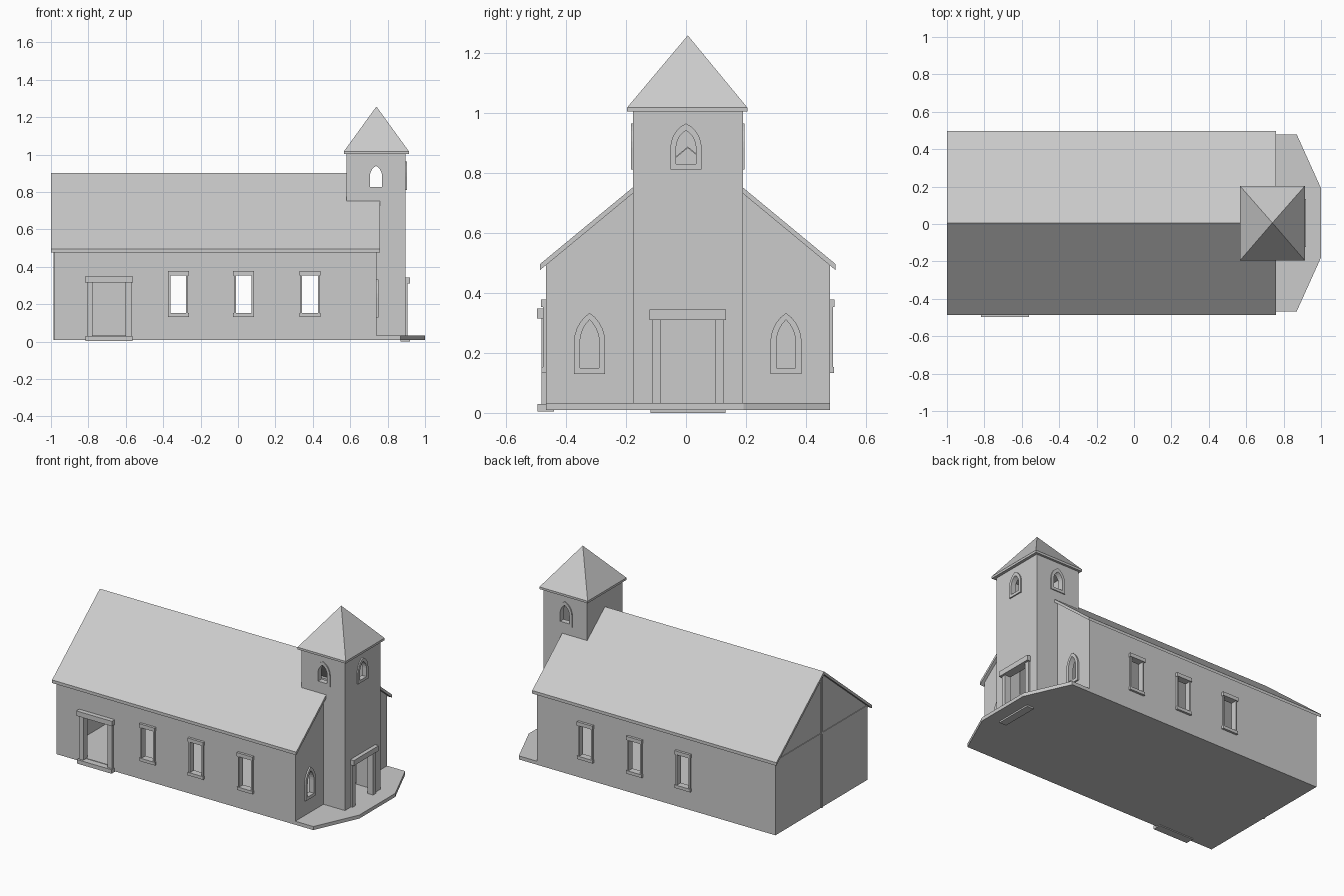
import bpy, bmesh, math
from mathutils import Matrix, Vector

if "Cube" in bpy.data.objects:
    bpy.data.objects.remove(bpy.data.objects["Cube"])

YC = 0.006                        # centre line of the building
WALL, TOWER, EAVE = 0.473, 0.183, 0.492   # half widths
T = 0.025                         # wall thickness


def roof_z(y):
    return 0.902 - 0.826 * abs(y - YC)


def link(name, mesh):
    ob = bpy.data.objects.new(name, mesh)
    bpy.context.collection.objects.link(ob)
    return ob


def prism(name, pts, vec):
    """Extrude a flat 3D polygon along a vector."""
    bm = bmesh.new()
    face = bm.faces.new([bm.verts.new(p) for p in pts])
    ext = bmesh.ops.extrude_face_region(bm, geom=[face])
    new = [g for g in ext['geom'] if isinstance(g, bmesh.types.BMVert)]
    bmesh.ops.translate(bm, verts=new, vec=Vector(vec))
    if face.is_valid is False or len(bm.faces) == len(pts) + 1:
        bm.faces.new([v for v in bm.verts if v not in new])
    bmesh.ops.recalc_face_normals(bm, faces=bm.faces)
    mesh = bpy.data.meshes.new(name)
    bm.to_mesh(mesh)
    bm.free()
    return link(name, mesh)


def box(name, x0, x1, y0, y1, z0, z1):
    return prism(name, [(x0, y0, z0), (x1, y0, z0), (x1, y1, z0), (x0, y1, z0)], (0, 0, z1 - z0))


def panel(name, axis, lo, hi, outline, holes=()):
    """Flat panel with holes; lo/hi are its limits along the axis it faces."""
    cu = bpy.data.curves.new(name, 'CURVE')
    cu.dimensions = '2D'
    cu.fill_mode = 'BOTH'
    cu.extrude = (hi - lo) / 2
    for loop in [outline, *holes]:
        sp = cu.splines.new('POLY')
        sp.points.add(len(loop) - 1)
        for p, (u, v) in zip(sp.points, loop):
            p.co = (u, v, 0, 1)
        sp.use_cyclic_u = True
    tmp = link(name + "_curve", cu)
    dg = bpy.context.evaluated_depsgraph_get()
    mesh = bpy.data.meshes.new_from_object(tmp.evaluated_get(dg))
    bpy.data.objects.remove(tmp)
    mid = (lo + hi) / 2
    if axis == 'x':
        m = Matrix(((0, 0, 1, mid), (1, 0, 0, 0), (0, 1, 0, 0), (0, 0, 0, 1)))
    else:
        m = Matrix(((1, 0, 0, 0), (0, 0, -1, mid), (0, 1, 0, 0), (0, 0, 0, 1)))
    mesh.transform(m)
    for p in mesh.polygons:
        p.use_smooth = False
    return link(name, mesh)


def rect(u0, u1, v0, v1):
    return [(u0, v0), (u1, v0), (u1, v1), (u0, v1)]


def lancet(c, hw, base, spring, apex, n=5):
    """Pointed-arch outline."""
    h = apex - spring
    r = (hw * hw + h * h) / (2 * hw)
    end = math.atan2(h, r - hw)
    arc = [(hw - r + r * math.cos(end * i / n), spring + r * math.sin(end * i / n)) for i in range(n + 1)]
    return ([(c - hw, base), (c + hw, base)] + [(c + u, v) for u, v in arc]
            + [(c - u, v) for u, v in reversed(arc[:-1])])


def nave_lancet(c, inner):
    return lancet(c, 0.032, 0.15, 0.235, 0.31) if inner else lancet(c, 0.052, 0.13, 0.235, 0.333)


def tower_lancet(c, inner):
    return lancet(c, 0.033, 0.828, 0.883, 0.94) if inner else lancet(c, 0.052, 0.81, 0.883, 0.964)


# floor with chamfered porch, plus thresholds
prism("floor", [(-0.97, YC - 0.46, 0.01), (0.73, YC - 0.46, 0.01), (0.73, YC - WALL, 0.01),
                (0.87, YC - WALL, 0.01), (1, YC - 0.185, 0.01), (1, YC + 0.185, 0.01),
                (0.87, YC + WALL, 0.01), (0.73, YC + WALL, 0.01), (0.73, YC + 0.46, 0.01),
                (-0.97, YC + 0.46, 0.01)], (0, 0, 0.023))
box("porch_step", 0.87, 0.92, YC - 0.125, YC + 0.125, 0, 0.012)
box("side_door_step", -0.815, -0.565, -0.495, -0.44, 0.004, 0.03)

# long side walls with windows and side door
window_x = (-0.319, 0.03, 0.385)
holes = [rect(c - 0.045, c + 0.045, 0.15, 0.355) for c in window_x]
side_door = rect(-0.78, -0.6, 0.03, 0.317)
for s, label in ((-1, "front"), (1, "back")):
    y = YC + s * WALL
    panel(label + "_wall", 'y', min(y, y - s * T), max(y, y - s * T), rect(-0.98, 0.74, 0.01, 0.495),
          holes + ([side_door] if s < 0 else []))

    def trim(name, x0, x1, z0, z1, out):
        a, b = sorted((y - s * 0.03, y + s * out))
        box(label + name, x0, x1, a, b, z0, z1)
    for c in window_x:
        trim("_window_lintel", c - 0.056, c + 0.056, 0.353, 0.377, 0.016)
        trim("_window_sill", c - 0.056, c + 0.056, 0.133, 0.153, 0.014)
        for k in (-1, 1):
            trim("_window_jamb", c + k * 0.047 - 0.005, c + k * 0.047 + 0.005, 0.153, 0.353, 0.01)
    if s < 0:
        trim("_door_lintel", -0.818, -0.562, 0.315, 0.347, 0.03)
        trim("_door_jamb", -0.807, -0.778, 0.02, 0.315, 0.015)
        trim("_door_jamb", -0.602, -0.57, 0.02, 0.315, 0.015)

# rear gable wall with thin battens
gable = [(YC - WALL, 0.01), (YC + WALL, 0.01), (YC + WALL, 0.495), (YC, 0.885), (YC - WALL, 0.495)]
panel("rear_gable_wall", 'x', -0.98, -0.98 + T, gable)
box("rear_post", -0.986, -0.975, YC - 0.008, YC + 0.008, 0.01, 0.87)
box("rear_rail", -0.984, -0.975, YC - WALL, YC + WALL, 0.484, 0.498)

for s in (-1, 1):
    # half gable walls beside the tower, each with a lancet window
    a, b, c = YC + s * (TOWER - 0.01), YC + s * WALL, YC + s * 0.327
    panel("entrance_gable_wall", 'x', 0.74 - T, 0.74,
          [(a, 0.01), (b, 0.01), (b, 0.495), (a, roof_z(a) - 0.015)], [nave_lancet(c, True)])
    panel("gable_window_frame", 'x', 0.72, 0.75, nave_lancet(c, False), [nave_lancet(c, True)])

    # roof slope, notched around the tower
    plan = [(-1, 0), (0.58, 0), (0.58, TOWER), (0.76, TOWER), (0.76, EAVE), (-1, EAVE)]
    prism("nave_roof", [(x, YC + s * d, roof_z(YC + d)) for x, d in plan], (0, 0, -0.02))

    # tower side walls standing over the roof
    y = YC + s * TOWER
    lo, hi = sorted((y, y - s * T))
    panel("tower_side_wall", 'y', lo, hi,
          [(0.735, 0.01), (0.895, 0.01), (0.895, 1.008), (0.58, 1.008), (0.58, 0.742), (0.735, 0.742)],
          [tower_lancet(0.738, True)])
    lo, hi = sorted((y + s * 0.006, y - s * 0.03))
    panel("tower_side_window_frame", 'y', lo, hi, tower_lancet(0.738, False), [tower_lancet(0.738, True)])

# tower entrance wall, rear wall and entrance trim
panel("tower_front_wall", 'x', 0.895 - T, 0.895, rect(YC - TOWER, YC + TOWER, 0.01, 1.008),
      [rect(YC - 0.092, YC + 0.092, 0.033, 0.312), tower_lancet(0, True)])
panel("tower_front_window_frame", 'x', 0.87, 0.903, tower_lancet(0, False), [tower_lancet(0, True)])
panel("tower_rear_wall", 'x', 0.58, 0.58 + T,
      [(YC - TOWER, 0.735), (YC, 0.885), (YC + TOWER, 0.735), (YC + TOWER, 1.008), (YC - TOWER, 1.008)])
box("entrance_lintel", 0.865, 0.92, YC - 0.128, YC + 0.128, 0.31, 0.344)
for s in (-1, 1):
    a, b = sorted((YC + s * 0.09, YC + s * 0.12))
    box("entrance_jamb", 0.865, 0.906, a, b, 0.03, 0.31)

# tower roof: eave slab and pyramid
box("tower_eave", 0.566, 0.914, YC - 0.202, YC + 0.198, 1.003, 1.017)
bm = bmesh.new()
base = [bm.verts.new((x, YC - 0.002 + y, 1.017)) for x, y in
        ((0.566, -0.2), (0.914, -0.2), (0.914, 0.2), (0.566, 0.2))]
tip = bm.verts.new((0.74, YC, 1.257))
bm.faces.new(base[::-1])
for i in range(4):
    bm.faces.new((base[i], base[(i + 1) % 4], tip))
mesh = bpy.data.meshes.new("tower_roof")
bm.to_mesh(mesh)
bm.free()
link("tower_roof", mesh)
